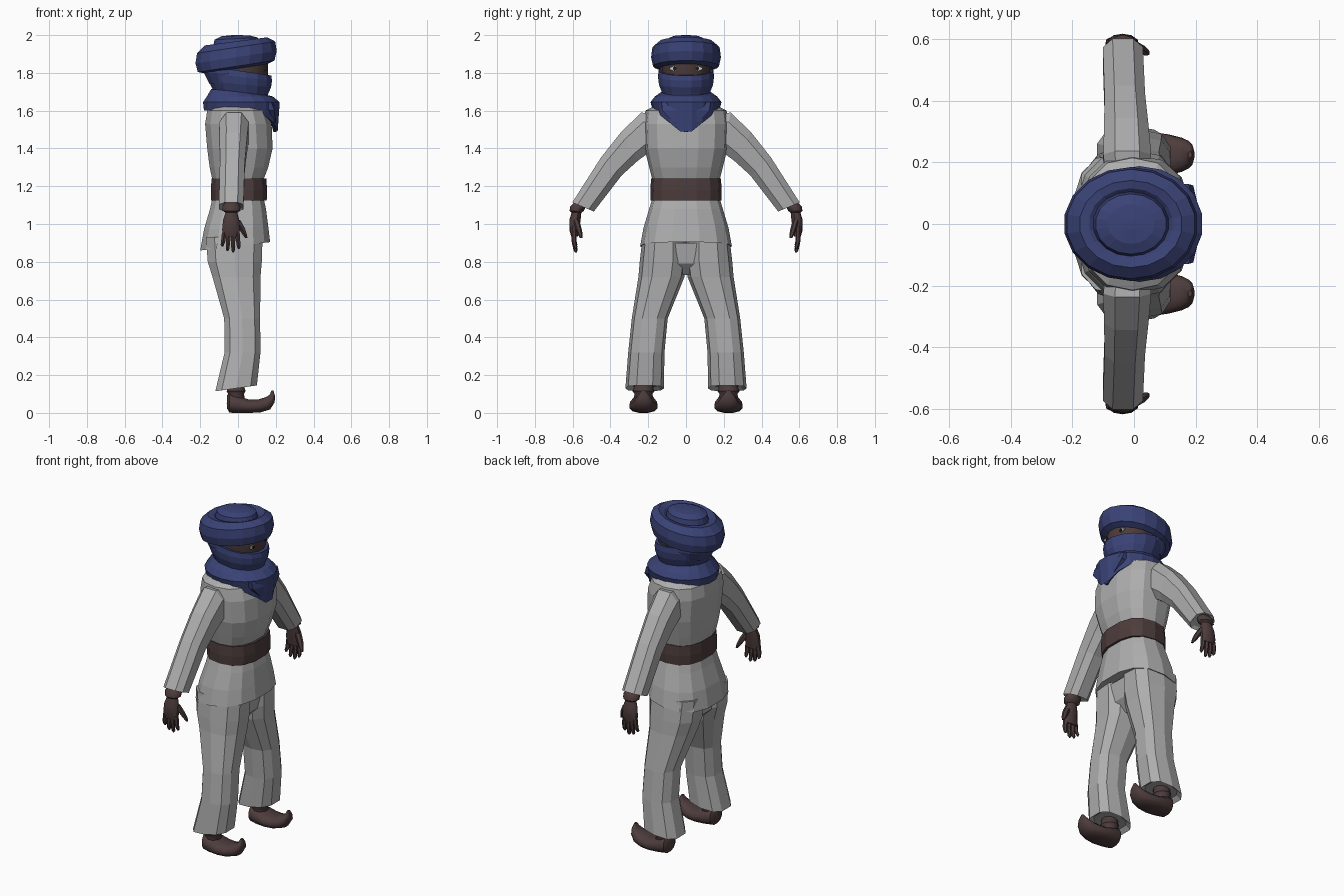
import bpy, bmesh, math
from mathutils import Vector


def material(name, rgb):
    m = bpy.data.materials.new(name)
    m.diffuse_color = (*rgb, 1)
    return m


BLUE = material("indigo cloth", (0.042, 0.055, 0.18))
GREY = material("grey cloth", (0.42, 0.42, 0.42))
BROWN = material("dark brown", (0.075, 0.045, 0.045))
WHITE = material("eye white", (0.6, 0.6, 0.55))
BLACK = material("eye dark", (0.01, 0.01, 0.01))


def loft(name, mat, rings, n=12, power=1.0, mirror=False, smooth=False, warp=None):
    """Skin a row of rings; each ring is (centre, U half axis, V half axis)."""
    bm = bmesh.new()
    angles = [2 * math.pi * (i + 0.5) / n for i in range(n)]

    def shape(v):
        return math.copysign(abs(v) ** power, v)
    mc = max(abs(shape(math.cos(a))) for a in angles)
    ms = max(abs(shape(math.sin(a))) for a in angles)
    rows = []
    for c, u, v in rings:
        c, u, v = Vector(c), Vector(u), Vector(v)
        rows.append([bm.verts.new(c + u * shape(math.cos(a)) / mc + v * shape(math.sin(a)) / ms)
                     for a in angles])
    for a, b in zip(rows, rows[1:]):
        for i in range(n):
            j = (i + 1) % n
            bm.faces.new((a[i], a[j], b[j], b[i]))
    bm.faces.new(rows[0])
    bm.faces.new(rows[-1])
    if warp:
        for v in bm.verts:
            warp(v.co)
    bmesh.ops.recalc_face_normals(bm, faces=bm.faces)
    if smooth:
        for f in bm.faces:
            f.smooth = True
        for e in bm.edges:
            e.smooth = e.calc_face_angle(0) < math.radians(45)
    me = bpy.data.meshes.new(name)
    bm.to_mesh(me)
    bm.free()
    me.materials.append(mat)
    ob = bpy.data.objects.new(name, me)
    bpy.context.collection.objects.link(ob)
    if mirror:
        mod = ob.modifiers.new("mirror", 'MIRROR')
        mod.use_axis = (False, True, False)
        mod.use_mirror_merge = False
    return ob


def flat(cx, cy, z, rx, ry, slope=0.0):
    """Level ring, optionally rising towards the front (+x)."""
    return ((cx, cy, z), (rx, 0, rx * slope), (0, ry, 0))


# Tunic with flared hem
loft("tunic", GREY, [
    flat(-.015, 0, .90, .12, .16, .12),
    flat(-.015, 0, .882, .185, .243, .12), flat(-.01, 0, .98, .17, .225, .05),
    flat(0, 0, 1.08, .148, .195), flat(0, 0, 1.13, .137, .18), flat(0, 0, 1.24, .137, .18),
    flat(.005, 0, 1.30, .155, .195), flat(.01, 0, 1.40, .173, .22),
    flat(.002, 0, 1.53, .176, .225), flat(-.005, 0, 1.60, .158, .215),
    flat(0, 0, 1.635, .11, .15)], n=14, power=.8)

# Belt
loft("belt", BROWN, [flat(.005, 0, 1.125, .147, .187), flat(.005, 0, 1.18, .149, .189),
                     flat(.005, 0, 1.24, .145, .185)], n=14, power=.8)

# Trousers
loft("trouser_leg", GREY, [
    flat(-.02, .115, .93, .15, .115), flat(-.017, .121, .80, .143, .124),
    flat(-.008, .13, .72, .127, .122), flat(.022, .192, .50, .095, .095),
    flat(.024, .21, .32, .095, .096), flat(-.01, .219, .13, .11, .102, .14),
    flat(-.01, .219, .15, .085, .08, .14)], n=10, power=.75, mirror=True)
loft("trouser_seat", GREY, [
    flat(-.015, 0, .73, .06, .03), flat(-.018, 0, .79, .12, .09),
    flat(-.02, 0, .90, .14, .15)], n=8, power=.8)


# Sleeves
def sleeve_ring(cy, cz, vy, vz, rx, cx):
    return ((cx, cy, cz), (rx, 0, 0), (0, vy, vz))


loft("sleeve", GREY, [
    sleeve_ring(.14, 1.50, .0, .08, .07, -.02), sleeve_ring(.215, 1.485, .022, .105, .078, -.022),
    sleeve_ring(.30, 1.41, .045, .075, .072, -.025), sleeve_ring(.395, 1.305, .055, .047, .066, -.03),
    sleeve_ring(.545, 1.09, .057, .024, .065, -.036),
    sleeve_ring(.54, 1.10, .04, .017, .045, -.036)], n=8, power=.75, mirror=True)

# Gloved hands
loft("hand", BROWN, [
    flat(-.035, .555, 1.12, .03, .03), flat(-.035, .572, 1.092, .048, .042),
    flat(-.035, .578, 1.07, .046, .038), flat(-.035, .58, 1.06, .031, .026),
    flat(-.036, .588, 1.02, .043, .03), flat(-.037, .592, .97, .047, .026),
    flat(-.037, .59, .935, .043, .018)], n=10, mirror=True, smooth=True)
for i, (x0, x1, tip) in enumerate([(-.073, -.083, .88), (-.05, -.055, .857),
                                   (-.026, -.026, .85), (-.003, .004, .868)]):
    loft("finger_%d" % (i + 1), BROWN, [
        flat(x0, .592, .955, .012, .015), flat((x0 + x1) / 2, .593, .91, .0115, .013),
        flat(x1, .585, tip + .01, .009, .010), flat(x1, .583, tip, .004, .005)],
        n=6, mirror=True, smooth=True)
loft("thumb", BROWN, [
    flat(-.005, .582, 1.02, .018, .018), flat(.018, .57, .98, .017, .016),
    flat(.035, .56, .945, .012, .013), flat(.045, .555, .925, .006, .007)],
    n=6, mirror=True, smooth=True)


# Shoes with curled toes
def shoe_ring(x, z, ry, vx, vz):
    return ((x, .225, z), (0, ry, 0), (vx, 0, vz))


loft("shoe", BROWN, [
    shoe_ring(-.058, .058, .035, 0, .035), shoe_ring(-.045, .053, .058, 0, .052),
    shoe_ring(0, .045, .07, 0, .045), shoe_ring(.06, .035, .074, 0, .035),
    shoe_ring(.11, .036, .066, -.006, .034), shoe_ring(.15, .048, .055, -.02, .03),
    shoe_ring(.172, .07, .044, -.022, .014), shoe_ring(.182, .092, .03, -.014, .004),
    shoe_ring(.182, .118, .010, -.006, -.001)], n=12, power=.85, mirror=True, smooth=True)
loft("ankle", BROWN, [
    flat(-.01, .225, .05, .05, .055), flat(-.01, .225, .10, .042, .048),
    flat(-.01, .225, .115, .05, .058), flat(-.01, .225, .13, .045, .052),
    flat(-.01, .22, .20, .04, .045)], n=10, mirror=True, smooth=True)


# Neck scarf hanging to a point at the front
def scarf_drop(co):
    if co.z < 1.64:
        front = max(0, co.x / .2) * max(0, 1 - abs(co.y) / .19)
        co.z -= .125 * front


loft("neck_scarf", BLUE, [
    flat(.01, 0, 1.625, .15, .13), flat(.015, 0, 1.60, .195, .175),
    flat(.018, 0, 1.645, .203, .188), flat(.01, 0, 1.675, .175, .165),
    flat(.0, 0, 1.70, .142, .13, -.1), flat(0, 0, 1.67, .11, .10)], n=18, warp=scarf_drop)
# Hanging cloth tip
loft("scarf_tip", BLUE, [
    ((.195, 0, 1.487), (.008, 0, 0), (0, .008, 0)), ((.192, 0, 1.54), (.018, 0, 0), (0, .07, 0)),
    ((.18, 0, 1.60), (.03, 0, 0), (0, .125, 0)), ((.16, 0, 1.645), (.04, 0, 0), (0, .13, 0))], n=8)

# Face wrap
loft("face_wrap", BLUE, [
    flat(.015, 0, 1.64, .135, .115), flat(.018, 0, 1.69, .142, .125),
    flat(.010, 0, 1.74, .165, .143, -.1), flat(.004, 0, 1.78, .176, .148, -.12),
    flat(.004, 0, 1.812, .172, .144, -.15), flat(0, 0, 1.81, .14, .12, -.15)], n=16)
# Wrap covering the back of the head
loft("back_wrap", BLUE, [
    flat(-.06, 0, 1.74, .09, .12), flat(-.055, 0, 1.80, .125, .142),
    flat(-.055, 0, 1.88, .125, .142)], n=14)

# Head behind the eye slot
loft("face", BROWN, [flat(.01, 0, 1.70, .12, .10), flat(.015, 0, 1.78, .143, .128),
                     flat(.015, 0, 1.88, .143, .128)], n=16, smooth=True)


# Eyes as thin plates
def eye_plate(name, mat, x, y, wide, high):
    loft(name, mat, [((x, y, 1.823), (0, wide, 0), (0, 0, high)),
                     ((x + .006, y - .001, 1.823), (0, wide, 0), (0, 0, high))], n=8, mirror=True)


eye_plate("eye", WHITE, .139, .062, .026, .011)
eye_plate("pupil", BLACK, .143, .060, .009, .010)

# Turban: tilted roll with a low crown in the middle
profile = [(.13, -.05, .15), (.165, -.073, .15), (.203, -.06, .15), (.215, -.012, .15),
           (.207, .04, .15), (.165, .072, .13), (.135, .066, .1), (.122, .055, .08),
           (.114, .086, .05), (.075, .101, .02), (.02, .105, 0)]
loft("turban", BLUE, [flat(-.01, 0, 1.895 + z, r, r * .86, s) for r, z, s in profile], n=18)
